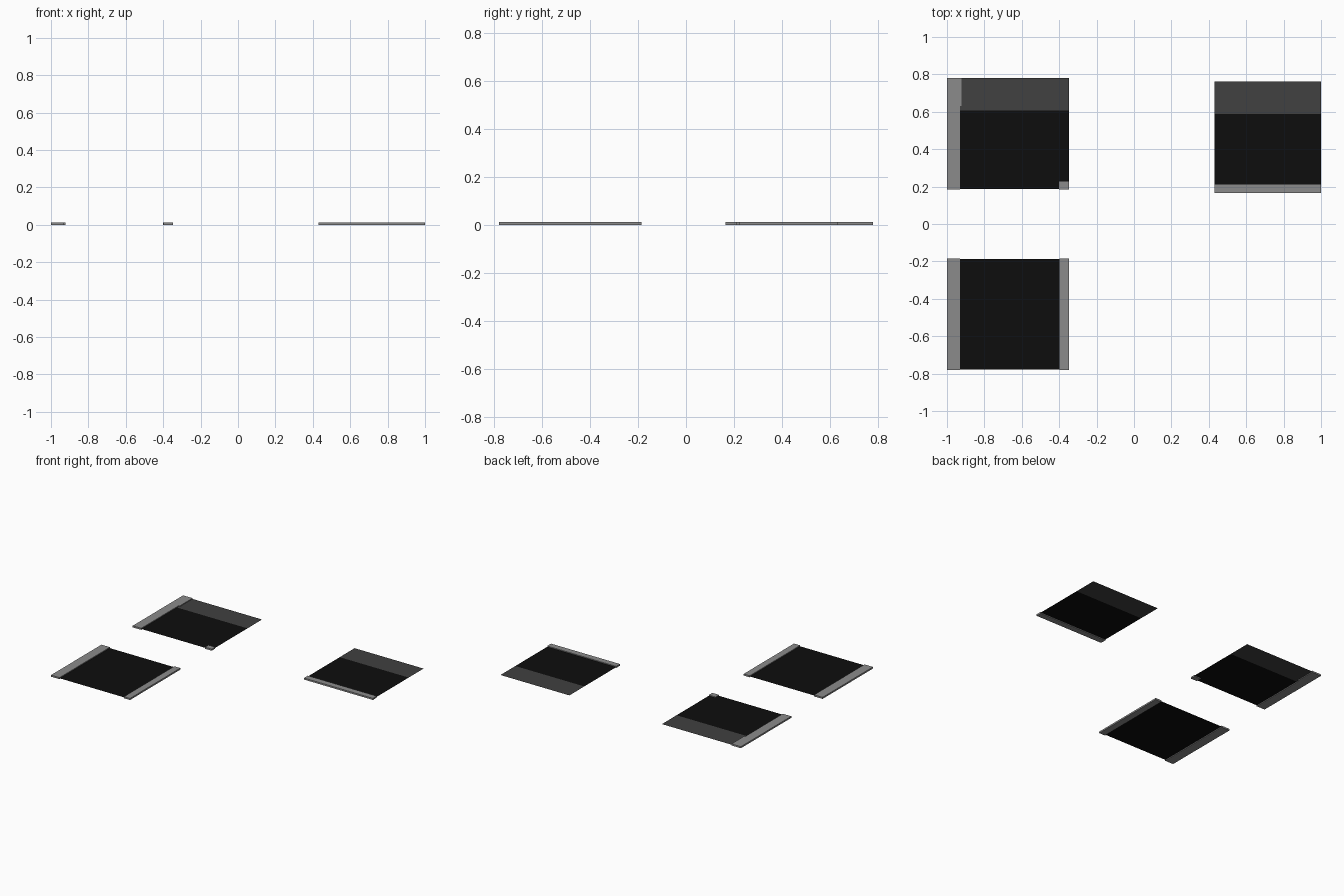
import bpy, bmesh

if "Cube" in bpy.data.objects:
    bpy.data.objects.remove(bpy.data.objects["Cube"])

def material(name, v):
    m = bpy.data.materials.new(name)
    m.diffuse_color = (v, v, v, 1)
    m.use_nodes = True
    m.node_tree.nodes["Principled BSDF"].inputs["Base Color"].default_value = m.diffuse_color
    return m

BLACK = material("black", 0.004)
CHARCOAL = material("charcoal", 0.052)
GREY = material("light grey", 0.26)
THICK = 0.012   # height of the raised rims
MID = 0.006     # height of the thin sheets

def add_object(name, bm, mats):
    me = bpy.data.meshes.new(name)
    bm.to_mesh(me)
    bm.free()
    for m in mats:
        me.materials.append(m)
    bpy.context.collection.objects.link(bpy.data.objects.new(name, me))

def sheet(name, x0, x1, y0, y1, split=None):
    """Thin flat sheet; everything behind y = split is charcoal."""
    bm = bmesh.new()
    ys = [y0, split, y1] if split else [y0, y1]
    rows = [[bm.verts.new((x, y, MID)) for x in (x0, x1)] for y in ys]
    for i, (a, b) in enumerate(zip(rows, rows[1:])):
        bm.faces.new((a[0], a[1], b[1], b[0])).material_index = i
    add_object(name, bm, [BLACK, CHARCOAL])

def rim(name, x0, x1, y0, y1):
    """Raised flat bar standing on the ground."""
    bm = bmesh.new()
    bmesh.ops.create_cube(bm, size=1)
    for v in bm.verts:
        v.co = (x1 if v.co.x > 0 else x0, y1 if v.co.y > 0 else y0,
                THICK if v.co.z > 0 else 0)
    add_object(name, bm, [GREY])

# Front left panel with a rim on both sides
sheet("front_left_panel", -0.998, -0.35, -0.778, -0.187)
rim("front_left_outer_rim", -1, -0.93, -0.78, -0.185)
rim("front_left_inner_rim", -0.397, -0.347, -0.78, -0.185)

# Back left panel with outer rim, small rim step and corner tab
sheet("back_left_panel", -0.998, -0.347, 0.187, 0.78, 0.607)
rim("back_left_outer_rim", -1, -0.93, 0.185, 0.78)
rim("back_left_rim_step", -0.93, -0.922, 0.63, 0.78)
rim("back_left_corner_tab", -0.402, -0.347, 0.185, 0.226)

# Right panel with a rim along its front edge
sheet("right_panel", 0.43, 1, 0.167, 0.763, 0.587)
rim("right_front_rim", 0.43, 1, 0.165, 0.21)
